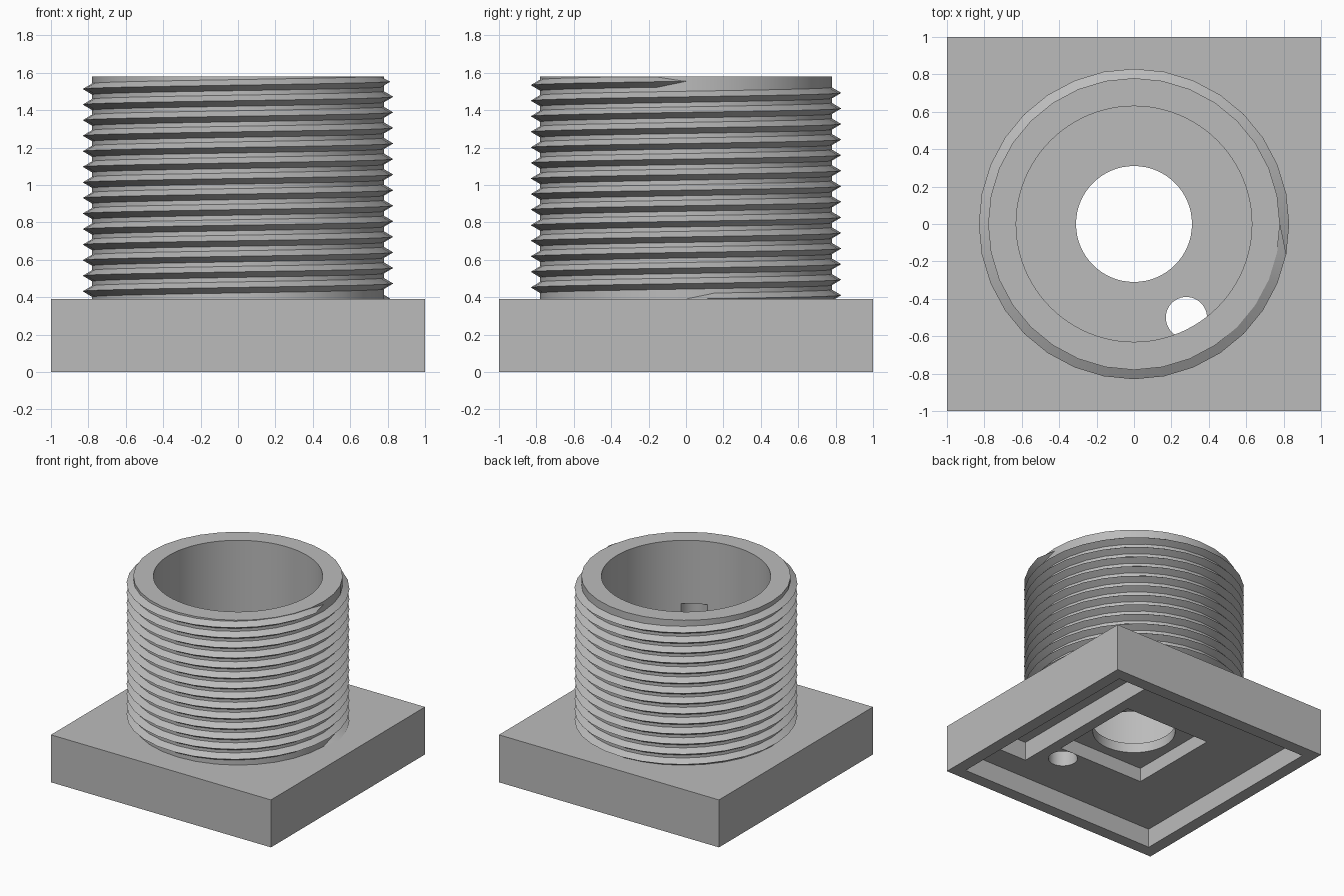
import bpy, bmesh
from math import pi, cos, sin, radians

cube = bpy.data.objects.get("Cube")
if cube:
    bpy.data.objects.remove(cube, do_unlink=True)

grey = bpy.data.materials.new("plain_grey")
grey.use_nodes = True
colour = (0.5, 0.5, 0.5, 1)
grey.diffuse_color = colour
grey.node_tree.nodes["Principled BSDF"].inputs["Base Color"].default_value = colour

BASE_TOP, TOP = 0.39, 1.58
FLOOR, CEILING = 0.35, 0.156
BORE_R, SLEEVE_R, THREAD_R = 0.63, 0.78, 0.83
SIDES = 32


def finish(name, bm):
    bmesh.ops.recalc_face_normals(bm, faces=bm.faces)
    mesh = bpy.data.meshes.new(name)
    bm.to_mesh(mesh)
    bm.free()
    mesh.materials.append(grey)
    obj = bpy.data.objects.new(name, mesh)
    bpy.context.collection.objects.link(obj)
    return obj


def box(name, x0, x1, y0, y1, z0, z1):
    bm = bmesh.new()
    bmesh.ops.create_cube(bm, size=1)
    for v in bm.verts:
        v.co = (x1 if v.co.x > 0 else x0, y1 if v.co.y > 0 else y0,
                z1 if v.co.z > 0 else z0)
    return finish(name, bm)


def cylinder(name, radius, z0, z1, sides, x=0, y=0):
    bm = bmesh.new()
    bmesh.ops.create_cone(bm, cap_ends=True, segments=sides,
                          radius1=radius, radius2=radius, depth=z1 - z0)
    bmesh.ops.translate(bm, verts=bm.verts, vec=(x, y, (z0 + z1) / 2))
    return finish(name, bm)


def cut(target, cutters):
    for cutter in cutters:
        cutter.hide_render = True
        mod = target.modifiers.new("cut", "BOOLEAN")
        mod.operation, mod.solver, mod.object = "DIFFERENCE", "EXACT", cutter
        bpy.context.view_layer.objects.active = target
        bpy.ops.object.modifier_apply(modifier=mod.name)


# Base plate and threaded sleeve blanks
base = box("base_plate", -1, 1, -1, 1, 0, BASE_TOP)
sleeve = cylinder("sleeve", SLEEVE_R, BASE_TOP, TOP, SIDES)

# Bore, centre hole, cable hole and underside pockets
bore = cylinder("bore_cutter", BORE_R, FLOOR, TOP + 0.1, 96)
cable_hole = cylinder("cable_hole_cutter", 0.11, -0.1, 1.06, 48, 0.28, -0.5)
centre_hole = cylinder("centre_hole_cutter", 0.31, -0.1, BASE_TOP + 0.1, 64)
cavity = box("cavity_cutter", -0.9, 0.9, -0.9, 0.9, -0.1, CEILING)
square_pocket = box("square_pocket_cutter", -0.39, 0.39, -0.39, 0.39, 0.1, 0.27)
slot = box("slot_cutter", 0.48, 0.75, -0.7, 0.7, 0.1, 0.31)
cut(base, [cavity, square_pocket, slot, bore, centre_hole, cable_hole])
cut(sleeve, [bore, cable_hole])
for cutter in (bore, cable_hole, centre_hole, cavity, square_pocket, slot):
    bpy.data.objects.remove(cutter, do_unlink=True)

# Helical thread: a triangular section swept upwards, tapering to a point at both ends
TURNS, PITCH, HALF = 14, 0.0832, 0.032
bm = bmesh.new()
steps = TURNS * SIDES
previous = None
for i in range(steps + 1):
    angle = 2 * pi * i / SIDES
    z = BASE_TOP + PITCH * i / SIDES
    size = 0.02 if i in (0, steps) else 1
    crest = SLEEVE_R + (THREAD_R - SLEEVE_R) * size
    section = [(SLEEVE_R - 0.004, z - HALF * size), (crest, z),
               (SLEEVE_R - 0.004, min(z + HALF * size, TOP - 0.001))]
    ring = [bm.verts.new((r * cos(angle), r * sin(angle), h)) for r, h in section]
    if previous:
        for k in range(3):
            n = (k + 1) % 3
            bm.faces.new((previous[k], previous[n], ring[n], ring[k]))
    else:
        bm.faces.new(ring)
    previous = ring
bm.faces.new(previous)
thread = finish("thread", bm)

# Smooth round walls, keep edges crisp
bpy.ops.object.select_all(action="DESELECT")
for obj in (base, sleeve, thread):
    obj.select_set(True)
bpy.context.view_layer.objects.active = base
bpy.ops.object.shade_smooth_by_angle(angle=radians(30))
